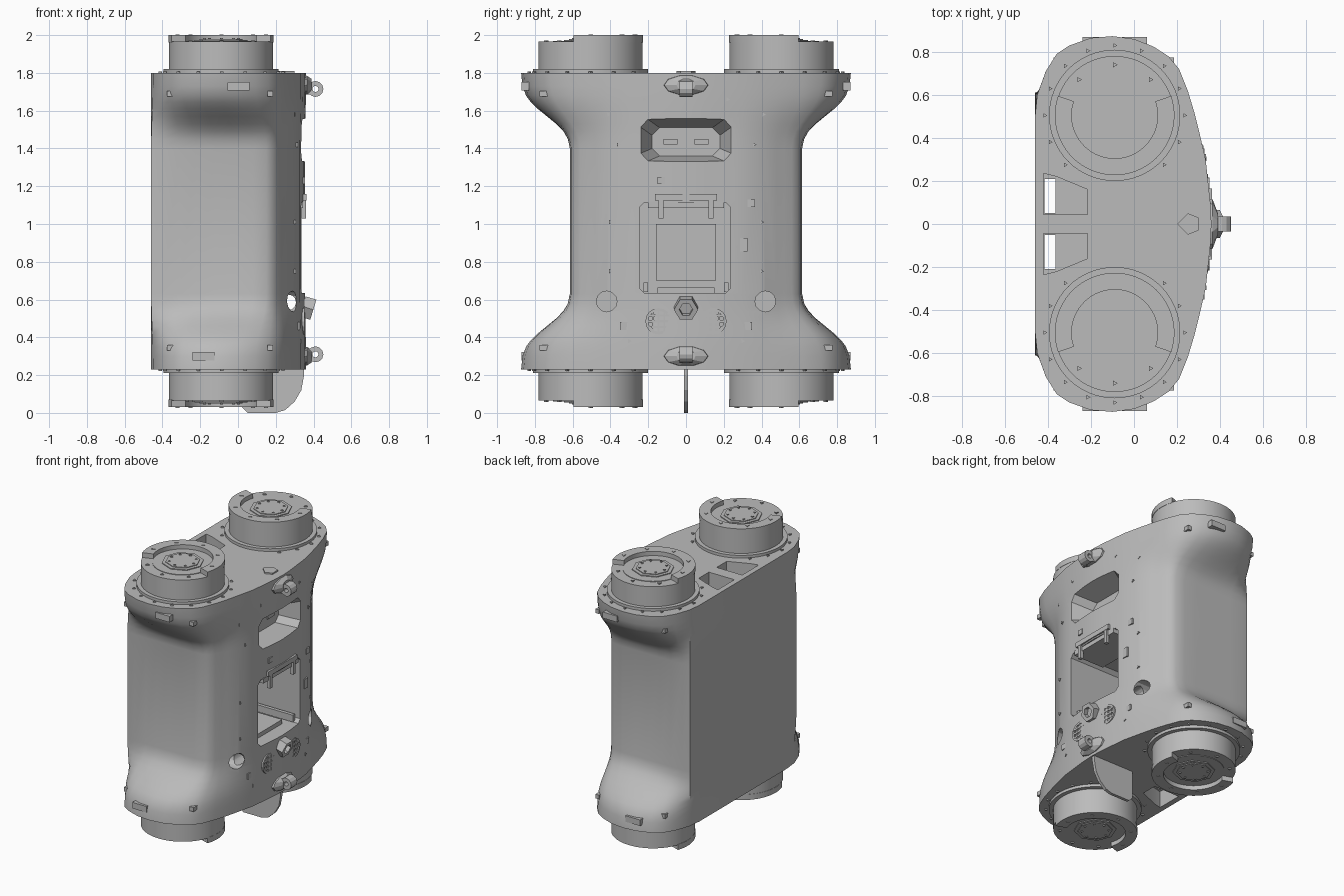
import bpy, bmesh
from math import sin, cos, pi, radians
from mathutils import Matrix, Vector

if "Cube" in bpy.data.objects:
    bpy.data.objects.remove(bpy.data.objects["Cube"], do_unlink=True)

COL = (0.5, 0.5, 0.5, 1)
grey = bpy.data.materials.new("hull_grey")
grey.use_nodes = True
grey.diffuse_color = COL
grey.node_tree.nodes["Principled BSDF"].inputs["Base Color"].default_value = COL


def loft(name, rings, closed=False):
    """Skin a list of equal-length rings; caps the ends unless closed."""
    bm = bmesh.new()
    vs = [[bm.verts.new(p) for p in r] for r in rings]
    n = len(vs[0])
    pairs = list(zip(vs, vs[1:])) + ([(vs[-1], vs[0])] if closed else [])
    for a, b in pairs:
        for i in range(n):
            j = (i + 1) % n
            bm.faces.new((a[i], a[j], b[j], b[i]))
    if not closed:
        bm.faces.new(vs[0])
        bm.faces.new(vs[-1])
    bmesh.ops.recalc_face_normals(bm, faces=bm.faces)
    me = bpy.data.meshes.new(name)
    bm.to_mesh(me)
    bm.free()
    ob = bpy.data.objects.new(name, me)
    bpy.context.collection.objects.link(ob)
    me.materials.append(grey)
    return ob


def smooth(ob, angle=35):
    bpy.ops.object.select_all(action='DESELECT')
    ob.select_set(True)
    bpy.context.view_layer.objects.active = ob
    bpy.ops.object.shade_smooth_by_angle(angle=radians(angle))


def place(axis, u, v, w):
    """Map plane coordinates u, v and depth w to space for an axis."""
    return {'x': (w, u, v), 'y': (u, w, v), 'z': (u, v, w)}[axis]


def prism(name, pts, axis, a, b):
    return loft(name, [[place(axis, u, v, w) for u, v in pts] for w in (a, b)])


def box(name, x, y, z):
    return prism(name, [(x[0], y[0]), (x[1], y[0]), (x[1], y[1]), (x[0], y[1])], 'z', *z)


def circle(u, v, r, n=48):
    return [(u + r * cos(2 * pi * i / n), v + r * sin(2 * pi * i / n)) for i in range(n)]


def ring(name, axis, c, r, w, arc=None, n=32, flip=1):
    """Rectangular-section ring, or an open arc given in degrees."""
    a0, a1 = arc or (0, 360)
    rings = []
    for i in range(n + 1 if arc else n):
        a = radians(a0 + (a1 - a0) * i / n)
        rings.append([place(axis, c[0] + q * cos(a), c[1] + flip * q * sin(a), h)
                      for q, h in ((r[0], w[0]), (r[1], w[0]), (r[1], w[1]), (r[0], w[1]))])
    return loft(name, rings, closed=not arc)


def chamfered(hu, hv, cu, cv, c):
    return [(cu + su * (hu - (0 if k else c)), cv + sv * (hv - (c if k else 0)))
            for su, sv, k in ((1, 1, 0), (1, 1, 1), (1, -1, 1), (1, -1, 0),
                              (-1, -1, 0), (-1, -1, 1), (-1, 1, 1), (-1, 1, 0))]


# Hull: a plan outline that narrows at the waist and flares at both ends
END = [(.36, 0), (.355, .1), (.333, .3), (.305, .42), (.28, .52), (.25, .62), (.21, .72), (.16, .78),
       (.09, .825), (0, .86), (-.1, .873), (-.2, .865), (-.3, .83), (-.36, .79), (-.41, .71), (-.45, .6), (-.46, .5)]
MID = [(.355, 0), (.35, .1), (.328, .3), (.295, .41), (.255, .48), (.23, .52), (.208, .56), (.185, .59),
       (.15, .608), (.08, .615), (-.02, .615), (-.12, .615), (-.22, .615), (-.31, .615), (-.4, .615), (-.46, .61), (-.46, .5)]
FLARE = [(.23, 1), (.3, .97), (.35, .9), (.385, .8), (.42, .66), (.46, .47),
         (.5, .28), (.54, .13), (.58, .04), (.63, 0)]
H = 2.03  # height of mirrored level pairs


def outline(t, z):
    half = [(m[0] + (e[0] - m[0]) * t, m[1] + (e[1] - m[1]) * t) for m, e in zip(MID, END)]
    full = half + [(x, -y) for x, y in reversed(half[1:])]
    return [(x, y, z) for x, y in full]


levels = FLARE + [(H - z, t) for z, t in reversed(FLARE)]
hull = loft("hull", [outline(t, z) for z, t in levels])

# Openings cut in the hull
cutters = [prism("equipment_bay_cut", chamfered(.24, .24, -.005, .875, .025), 'x', -.28, .6)]
cutters.append(loft("upper_window_cut", [
    [place('x', u, v, w) for u, v in chamfered(hu, hv, 0, zc, .04)]
    for w, hu, hv, zc in ((.2, .18, .075, 1.435), (.36, .25, .115, 1.445), (.5, .25, .115, 1.445))]))
for s in (1, -1):
    hatch = [(-.42, s * .045), (-.42, s * .235), (-.36, s * .22), (-.215, s * .16), (-.215, s * .045)]
    for z in ((1.68, 1.9), (.13, .35)):
        cutters.append(prism("hatch_cut", hatch, 'z', *z))
    cutters.append(box("shaft_cut", (-.415, -.365), (s * .05, s * .21), (.1, 1.9)))
    cutters.append(prism("port_hole_cut", circle(s * .42, .59, .055, 12), 'x', .18, .5))
cutters.append(prism("cross_tunnel_cut", circle(.265, .585, .042, 12), 'y', -.43, .43))
for c in cutters:
    c.hide_render = True
    mod = hull.modifiers.new("cut", 'BOOLEAN')
    mod.operation, mod.solver, mod.object = 'DIFFERENCE', 'EXACT', c
    bpy.context.view_layer.objects.active = hull
    bpy.ops.object.modifier_apply(modifier=mod.name)
    bpy.data.objects.remove(c, do_unlink=True)
smooth(hull, 30)


# Docking ports: one on each end of both lobes
def dock(s, level):
    cx, cy = -.09, s * .505

    def cyl(name, r, a, b, n=64):
        smooth(prism(name, circle(cx, cy, r, n), 'z', level(a), level(b)))
    cyl("port_flange", .305, 1.79, 1.82)
    cyl("port_drum", .276, 1.8, 1.965)
    cyl("port_inner_disc", .2, 1.96, 1.969)
    cyl("port_hatch", .14, 1.96, 1.975, 8)
    cyl("port_hatch_cover", .115, 1.97, 1.98, 8)
    smooth(ring("port_guide_arc", 'z', (cx, cy), (.2, .278), (level(1.96), level(2)),
                (161, 379), 40, s))
    for i in range(8):
        u, v = circle(cx, cy, .235, 8)[i]
        p, q = circle(cx, cy, .09, 8)[i]
        top = 2.004 if s * (v - cy) < .08 else 1.972
        prism("port_bolt", circle(u, v, .014, 3), 'z', level(1.95), level(top))
        prism("hatch_bolt", circle(p, q, .01, 3), 'z', level(1.95), level(1.985))
    for i in range(16):
        u, v = circle(cx, cy, .325, 16)[i]
        if u > -.42 and abs(v) > .25:
            prism("flange_bolt", circle(u, v, .012, 3), 'z', level(1.79), level(1.808))


for s in (1, -1):
    dock(s, lambda z: z)
    dock(s, lambda z: H - z)

# Fin below the hull
prism("keel_fin", [(.02, .24), (.02, .03), (.05, 0), (.2, 0), (.25, .015), (.3, .06),
                   (.335, .12), (.35, .2), (.35, .24)], 'y', -.011, .011)

# Grapple lugs on faceted oval bases
for z, lug in ((1.735, 1.715), (.3, .31)):
    loft("lug_base", [[place('x', u * cos(a), z + v * sin(a), x) for a in [pi * i / 5 for i in range(10)]]
                      for x, u, v in ((.32, .125, .058), (.365, .115, .052), (.39, .05, .035))])
    ring("lug_eye", 'y', (.41, lug), (.016, .042), (-.035, .035), n=12)
    box("lug_neck", (.34, .392), (-.035, .035), (lug - .03, lug + .03))
prism("top_fairing", [(.2, 0), (.25, -.05), (.3, -.03), (.3, .03), (.25, .05)], 'z', 1.79, 1.81)

# Tilted hexagonal socket
socket = ring("socket", 'x', (0, 0), (.036, .064), (-.03, .03), n=6)
socket_back = prism("socket_back", circle(0, 0, .06, 6), 'x', -.03, 0)
for ob in (socket, socket_back):
    ob.data.transform(Matrix.Translation(Vector((.37, 0, .555))) @ Matrix.Rotation(radians(17), 4, 'Y'))

# Equipment bay contents
box("bay_handle", (.26, .362), (-.165, .165), (1.125, 1.16))
box("bay_hood", (.1, .345), (-.2, .2), (1.085, 1.12))
for s in (1, -1):
    box("handle_leg", (.335, .36), (s * .12, s * .145), (1.03, 1.14))
    box("bay_rail", (-.28, .3), (s * .2, s * .225), (.64, .69))
box("bay_tray", (-.1, .25), (-.15, .15), (.63, .665))
box("bay_unit", (-.29, -.2), (-.16, .16), (.7, 1.0))
for s in (1, -1):
    box("window_fitting", (.19, .208), (s * .045, s * .12), (1.42, 1.45))


def face_x(y):
    """Surface position of the curved side at a given y."""
    for (xa, ya), (xb, yb) in zip(MID, MID[1:]):
        if ya <= abs(y) <= yb:
            return xa + (xb - xa) * (abs(y) - ya) / (yb - ya)


# Vent grilles: three rows of slats across a round frame
for s in (1, -1):
    x = face_x(.145)
    ring("vent_frame", 'x', (s * .145, .485), (.055, .07), (x - .02, x + .006), n=16)
    for d in (-.03, 0, .03):
        box("vent_slat", (x - .02, x + .007), (s * .145 - .058, s * .145 + .058), (.479 + d, .491 + d))
        box("vent_bar", (x - .02, x + .007), (s * .145 + d - .005, s * .145 + d + .005), (.43, .54))

# Small plates and bolts on the curved side
for y, z, h in ((.345, 1.11, .02), (.305, .89, .035), (-.33, .46, .02), (.33, .46, .02), (-.13, 1.23, .018)):
    x = face_x(y)
    box("side_plate", (x - .02, x + .008), (y - .02, y + .02), (z - h, z + h))
for y, z in ((.4, 1.01), (.41, 1.58), (.36, 1.42), (.4, .75), (.22, 1.66), (.3, .38)):
    for s in (1, -1):
        x = face_x(y)
        prism("side_bolt", circle(s * y, z, .013, 3), 'x', x - .02, x + .008)

# Handhold pads and bolts on the flared ends
for s in (1, -1):
    for x0, z in ((-.055, 1.73), (-.24, .3)):
        box("flare_pad", (x0, x0 + .115), (s * .83, s * .87), (z - .022, z + .022))
    for x in (-.36, .17):
        for z in (1.69, .345):
            box("flare_bolt", (x - .015, x + .015), (s * .72, s * .775), (z - .015, z + .015))
